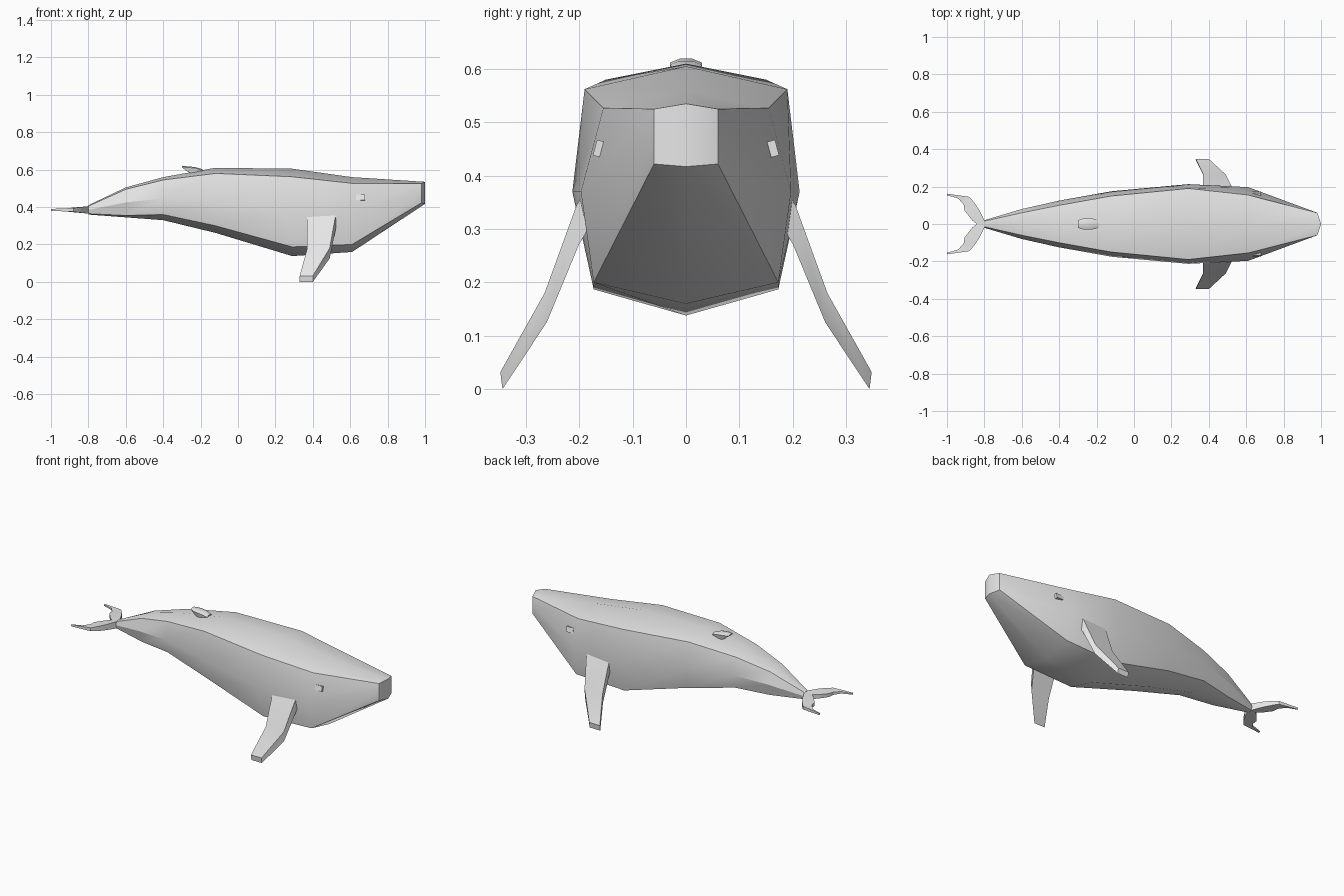
import bpy
import bmesh
import math

cube = bpy.data.objects.get("Cube")
if cube:
    bpy.data.objects.remove(cube, do_unlink=True)

GREY = (0.8, 0.8, 0.8, 1.0)
skin = bpy.data.materials.new("grey skin")
skin.use_nodes = True
skin.diffuse_color = GREY
skin.node_tree.nodes["Principled BSDF"].inputs["Base Color"].default_value = GREY


def finish(name, bm, angle=30):
    """Turn a bmesh into a named, shaded object."""
    bmesh.ops.recalc_face_normals(bm, faces=bm.faces)
    mesh = bpy.data.meshes.new(name)
    bm.to_mesh(mesh)
    bm.free()
    obj = bpy.data.objects.new(name, mesh)
    bpy.context.collection.objects.link(obj)
    mesh.materials.append(skin)
    bpy.ops.object.select_all(action='DESELECT')
    obj.select_set(True)
    bpy.context.view_layer.objects.active = obj
    bpy.ops.object.shade_smooth_by_angle(angle=math.radians(angle))
    return obj


def loft(name, rings, angle=30):
    """Skin a row of closed cross-sections and cap both ends."""
    bm = bmesh.new()
    loops = [[bm.verts.new(p) for p in ring] for ring in rings]
    for a, b in zip(loops, loops[1:]):
        for i in range(len(a)):
            j = (i + 1) % len(a)
            bm.faces.new((a[i], a[j], b[j], b[i]))
    bm.faces.new(loops[0])
    bm.faces.new(loops[-1])
    return finish(name, bm, angle)


# Body: x, top z, shoulder (y, z), flank (y, z), belly edge (y, z), keel z
stations = [
    (-0.80, 0.41, 0.015, 0.405, 0.02, 0.385, 0.015, 0.365, 0.36),
    (-0.60, 0.505, 0.06, 0.495, 0.08, 0.425, 0.06, 0.355, 0.345),
    (-0.40, 0.56, 0.10, 0.545, 0.125, 0.445, 0.10, 0.36, 0.33),
    (-0.12, 0.61, 0.15, 0.58, 0.175, 0.425, 0.14, 0.30, 0.262),
    (0.29, 0.605, 0.19, 0.562, 0.213, 0.37, 0.173, 0.187, 0.138),
    (0.61, 0.56, 0.155, 0.527, 0.197, 0.37, 0.173, 0.20, 0.16),
    (0.98, 0.535, 0.06, 0.525, 0.06, 0.475, 0.06, 0.422, 0.417),
]
rings = []
for x, top, sy, sz, fy, fz, by, bz, keel in stations:
    mid_x = 1.0 if x > 0.9 else x          # blunt snout bulges at the centre
    half = [(x, sy, sz), (x, fy, fz), (x, by, bz)]
    rings.append([(mid_x, 0, top)] + half + [(mid_x, 0, keel)]
                 + [(px, -py, pz) for px, py, pz in reversed(half)])
body = loft("body", rings)
# Split the flat snout cap along its centre
bm = bmesh.new()
bm.from_mesh(body.data)
bm.verts.ensure_lookup_table()
tip = [v for v in bm.verts if v.co.x > 0.99]
bmesh.ops.connect_verts(bm, verts=tip)
bm.to_mesh(body.data)
bm.free()

# Flippers: trailing x, leading x, y, top z, bottom z
flipper = [
    (0.37, 0.53, 0.17, 0.40, 0.33),
    (0.37, 0.52, 0.205, 0.345, 0.27),
    (0.37, 0.49, 0.265, 0.18, 0.125),
    (0.33, 0.40, 0.348, 0.032, 0.0),
]
# Flukes: front x, back x, y, half thickness
fluke = [
    (-0.79, -0.84, 0.0, 0.022),
    (-0.80, -0.865, 0.02, 0.02),
    (-0.825, -0.905, 0.07, 0.017),
    (-0.85, -0.91, 0.11, 0.014),
    (-0.88, -0.94, 0.145, 0.01),
    (-1.0, -1.0, 0.162, 0.005),
]
for side, s in (("left", 1), ("right", -1)):
    s = s if side == "left" else -1
    loft(side + "_flipper",
         [[(a, s * y, t), (b, s * y, t), (b, s * (y - 0.004), z), (a, s * (y - 0.004), z)]
          for a, b, y, t, z in flipper], 25)
    loft(side + "_fluke",
         [[(f, s * y, 0.385 + h), (f, s * y, 0.385 - h),
           (b, s * (y - 0.008 if y > 0.1 else y), 0.385 - h * 0.6),
           (b, s * (y - 0.008 if y > 0.1 else y), 0.385 + h * 0.6)]
          for f, b, y, h in fluke])

    # Eye: small tilted block on the flank
    bpy.ops.mesh.primitive_cube_add(size=1, location=(0.655, s * 0.16, 0.45),
                                    rotation=(s * math.radians(15), 0, 0))
    eye = bpy.context.object
    eye.name = side + "_eye"
    eye.scale = (0.046, 0.022, 0.03)
    eye.data.materials.append(skin)

# Dorsal fin: backswept, x, half width, top z, bottom z
dorsal = [
    (-0.19, 0.022, 0.603, 0.585),
    (-0.23, 0.03, 0.614, 0.57),
    (-0.27, 0.03, 0.618, 0.59),
    (-0.30, 0.02, 0.62, 0.612),
]
loft("dorsal_fin",
     [[(x, -w, t - 0.006), (x, -w / 2, t), (x, w / 2, t), (x, w, t - 0.006),
       (x, w * 0.8, b), (x, -w * 0.8, b)] for x, w, t, b in dorsal])
